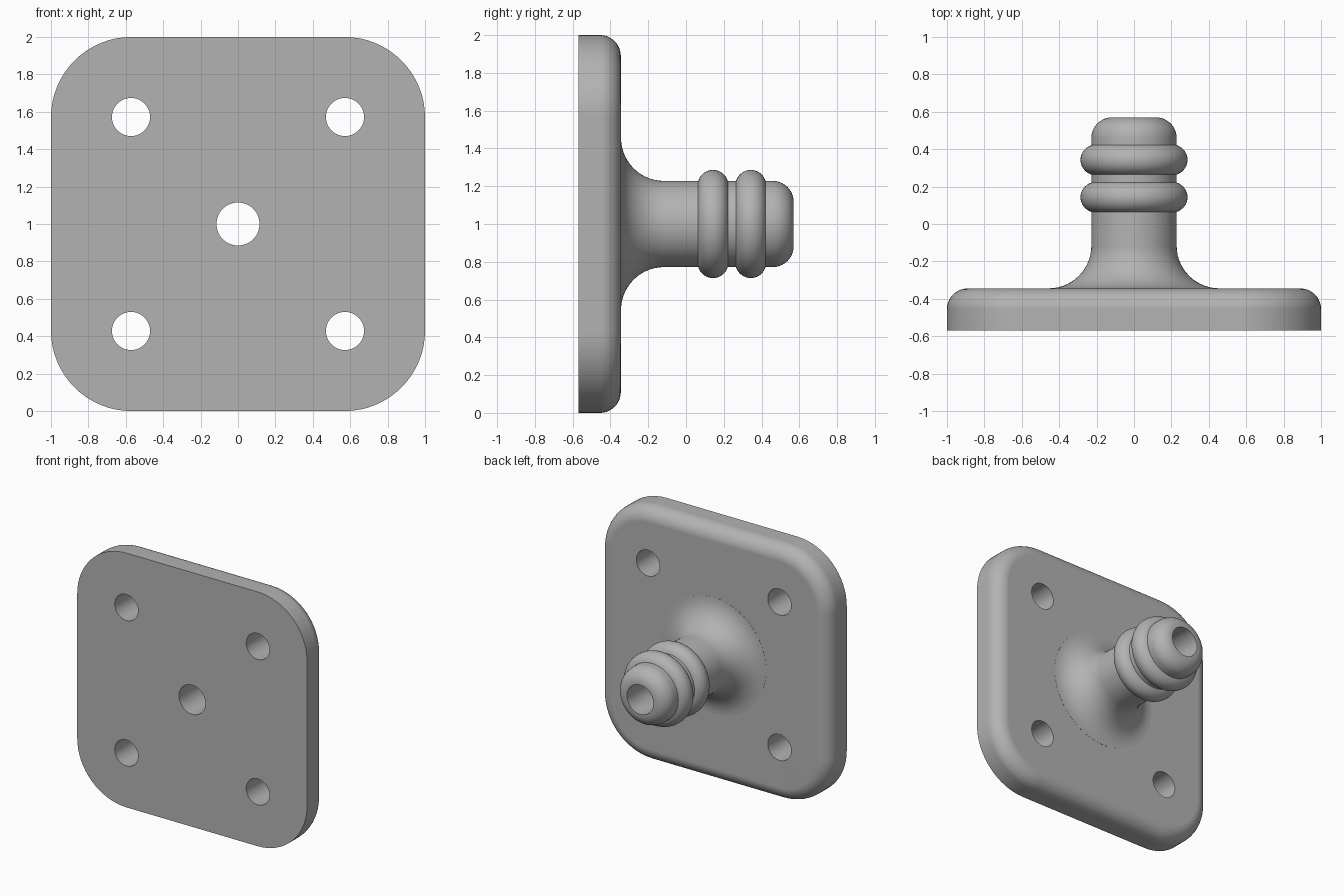
import bpy, bmesh, math
from mathutils import Matrix

if "Cube" in bpy.data.objects:
    bpy.data.objects.remove(bpy.data.objects["Cube"])

FRONT, BACK, TIP = -0.57, -0.345, 0.57
BORE = 0.115

grey = bpy.data.materials.new("light grey")
grey.diffuse_color = (0.45, 0.45, 0.45, 1)
grey.use_nodes = True
grey.node_tree.nodes["Principled BSDF"].inputs["Base Color"].default_value = grey.diffuse_color


def arc(cx, cy, r, a0, a1, n):
    """Points on an arc, angles in degrees."""
    return [(cx + r * math.cos(math.radians(a0 + (a1 - a0) * i / n)),
             cy + r * math.sin(math.radians(a0 + (a1 - a0) * i / n)))
            for i in range(n + 1)]


def loft(name, rings):
    """Solid from a stack of closed point rings, capped at both ends."""
    bm = bmesh.new()
    rows = [[bm.verts.new(p) for p in ring] for ring in rings]
    n = len(rows[0])
    for a, b in zip(rows, rows[1:]):
        for i in range(n):
            j = (i + 1) % n
            bm.faces.new((a[i], a[j], b[j], b[i]))
    bm.faces.new(rows[0])
    bm.faces.new(rows[-1])
    bmesh.ops.recalc_face_normals(bm, faces=bm.faces)
    mesh = bpy.data.meshes.new(name)
    bm.to_mesh(mesh)
    bm.free()
    ob = bpy.data.objects.new(name, mesh)
    ob.data.materials.append(grey)
    bpy.context.collection.objects.link(ob)
    return ob


def plate_ring(inset, y):
    """Rounded square outline at depth y, moved inwards by inset."""
    pts = []
    for k, (sx, sz) in enumerate([(1, 1), (-1, 1), (-1, -1), (1, -1)]):
        pts += arc(sx * 0.57, 1 + sz * 0.57, 0.43 - inset, k * 90, k * 90 + 90, 16)
    return [(x, y, z) for x, z in pts]


def turned(name, profile, x=0, z=1, n=64):
    """Solid of revolution about the y direction from (radius, y) points."""
    return loft(name, [[(x + r * math.cos(2 * math.pi * i / n), y,
                         z + r * math.sin(2 * math.pi * i / n))
                        for i in range(n)] for r, y in profile])


def combine(target, tool, operation):
    mod = target.modifiers.new(operation, 'BOOLEAN')
    mod.operation, mod.solver, mod.object = operation, 'EXACT', tool
    bpy.context.view_layer.objects.active = target
    bpy.ops.object.modifier_apply(modifier=mod.name)
    bpy.data.objects.remove(tool)


# Mounting plate with a rounded back edge
edge = [(0.11 - 0.11 * math.cos(math.radians(a)),
         BACK - 0.11 + 0.11 * math.sin(math.radians(a)))
        for a in range(0, 91, 9)]
flange = loft("flanged_hose_fitting",
              [plate_ring(0, FRONT)] + [plate_ring(i, y) for i, y in edge])

# Spigot: flared root, two barbs, rounded tip
profile = [(0.456, BACK - 0.08)]
profile += arc(0.456, BACK + 0.229, 0.228, 270, 180, 14)
for y in (0.143, 0.343):
    profile += [(0.228, y - 0.083)]
    profile += arc(0.204, y, 0.082, -73, 73, 16)
    profile += [(0.228, y + 0.083)]
profile += arc(0.118, TIP - 0.11, 0.11, 0, 90, 10)
spigot = turned("spigot", profile)
combine(flange, spigot, 'UNION')

# Centre bore and four mounting holes
combine(flange, turned("bore", [(BORE, -1), (BORE, 1)]), 'DIFFERENCE')
for sx in (-1, 1):
    for sz in (-1, 1):
        hole = turned("hole", [(0.102, -1), (0.102, 0)],
                      sx * 0.572, 1 + sz * 0.572, 48)
        combine(flange, hole, 'DIFFERENCE')

# Smooth curved surfaces, keep real edges sharp
bpy.ops.object.select_all(action='DESELECT')
flange.select_set(True)
bpy.context.view_layer.objects.active = flange
bpy.ops.object.shade_smooth_by_angle(angle=math.radians(30))
weighted = flange.modifiers.new("weighted normals", 'WEIGHTED_NORMAL')
weighted.keep_sharp = True
